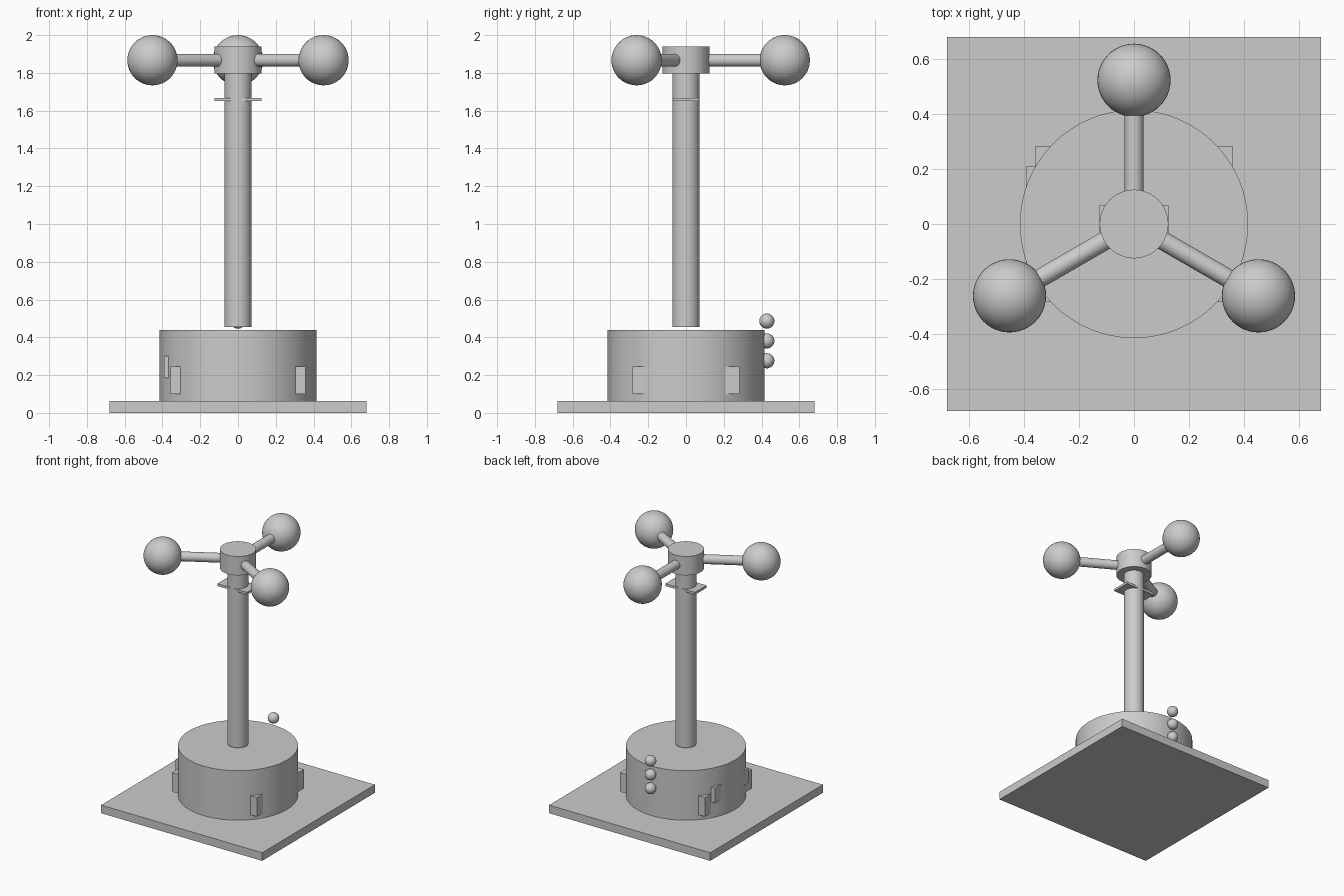
import bpy, math
from mathutils import Vector

if "Cube" in bpy.data.objects:
    bpy.data.objects.remove(bpy.data.objects["Cube"])

grey = bpy.data.materials.new("plain_grey")
grey.use_nodes = True
grey.diffuse_color = (0.6, 0.6, 0.6, 1)
grey.node_tree.nodes["Principled BSDF"].inputs["Base Color"].default_value = (0.6, 0.6, 0.6, 1)


def finish(name, smooth=True):
    ob = bpy.context.object
    ob.name = name
    ob.data.materials.append(grey)
    if smooth:
        bpy.ops.object.shade_smooth_by_angle(angle=math.radians(35))
    return ob


def box(name, low, high):
    low, high = Vector(low), Vector(high)
    bpy.ops.mesh.primitive_cube_add(size=1, location=(low + high) / 2)
    bpy.context.object.scale = high - low
    bpy.ops.object.transform_apply(location=False, rotation=False)
    return finish(name, smooth=False)


def rod(name, start, end, radius, sides=64):
    start, end = Vector(start), Vector(end)
    axis = end - start
    bpy.ops.mesh.primitive_cylinder_add(
        vertices=sides, radius=radius, depth=axis.length, location=(start + end) / 2,
        rotation=axis.to_track_quat("Z", "Y").to_euler())
    return finish(name)


def ball(name, centre, radius):
    bpy.ops.mesh.primitive_uv_sphere_add(segments=48, ring_count=24, radius=radius, location=centre)
    return finish(name)


# Base plate and drum
box("base_plate", (-0.68, -0.68, 0), (0.68, 0.68, 0.062))
rod("drum", (0, 0, 0.062), (0, 0, 0.44), 0.415, 128)

# Corner lugs and side bar poking out of the drum
for x, side in ((-1, "right"), (1, "left")):
    for y, end in ((-1, "front"), (1, "back")):
        centre = Vector((x * 0.318, y * 0.243, 0.172))
        half = Vector((0.04, 0.04, 0.073))
        box(f"{end}_{side}_lug", centre - half, centre + half)
box("side_bar", (-0.393, -0.19, 0.185), (-0.33, 0.21, 0.3))

# Stack of small balls on the back of the drum
for i in range(3):
    ball(f"back_knob_{i + 1}", (0, 0.428, 0.276 + i * 0.105), 0.04)

# Post, collar plate and hub
rod("post", (0, 0, 0.455), (0, 0, 1.8), 0.072)
box("collar_plate", (-0.125, -0.07, 1.65), (0.125, 0.07, 1.668))
rod("hub", (0, 0, 1.796), (0, 0, 1.94), 0.125)

# Three arms with end balls
for i in range(3):
    angle = math.radians(90 + i * 120)
    out = Vector((math.cos(angle), math.sin(angle), 0))
    height = Vector((0, 0, 1.867))
    rod(f"arm_{i + 1}", height + out * 0.08, height + out * 0.5, 0.034, 32)
    ball(f"arm_ball_{i + 1}", height + out * 0.523, 0.133)
